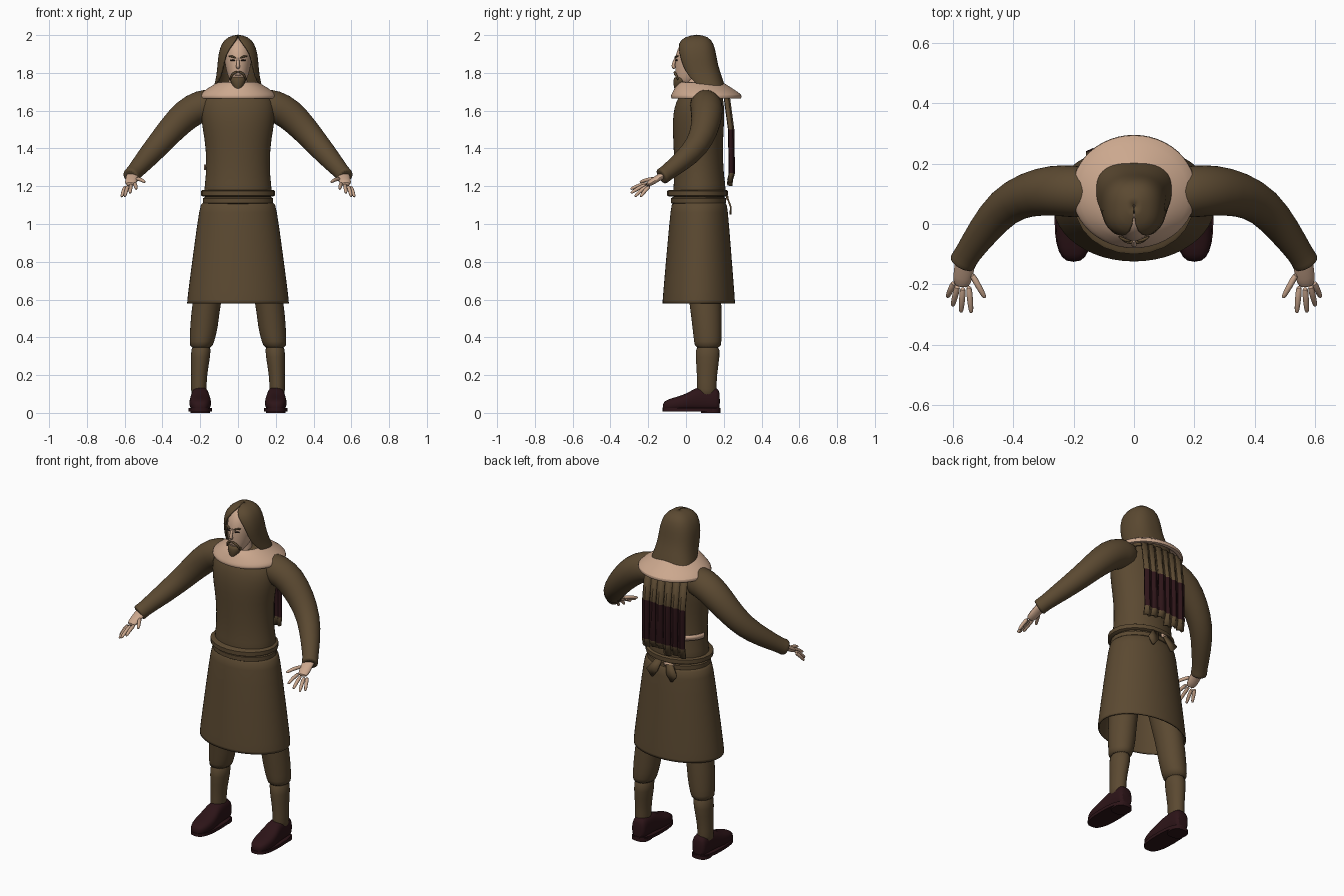
import bpy, bmesh, random
from math import radians, sin, cos, copysign
from mathutils import Vector

random.seed(4)
if "Cube" in bpy.data.objects:
    bpy.data.objects.remove(bpy.data.objects["Cube"], do_unlink=True)


def material(name, rgb):
    mat = bpy.data.materials.new(name)
    mat.use_nodes = True
    mat.diffuse_color = (*rgb, 1)
    bsdf = mat.node_tree.nodes["Principled BSDF"]
    bsdf.inputs["Base Color"].default_value = (*rgb, 1)
    bsdf.inputs["Roughness"].default_value = 0.8
    return mat


CLOTH = material("olive brown", (.105, .067, .031))
SKIN = material("pale skin", (.6, .39, .27))
LEATHER = material("dark maroon leather", (.026, .007, .009))
DARK = material("near black eye", (.02, .013, .01))


def power(value, p):
    return copysign(abs(value) ** p, value)


def oval(centre, u, v, n=24, p=1, start=0, end=360):
    """Ring or arc of points around a centre; p below one makes it squarer."""
    full = end - start == 360
    steps = n if full else n - 1
    points = []
    for i in range(n):
        t = radians(start + (end - start) * i / steps)
        points.append(Vector(centre) + Vector(u) * power(cos(t), p)
                      + Vector(v) * power(sin(t), p))
    return points


def level_ring(z, x0, x1, y0, y1, **options):
    """Horizontal ring that fills the given x and y ranges."""
    centre = ((x0 + x1) / 2, (y0 + y1) / 2, z)
    return oval(centre, ((x1 - x0) / 2, 0, 0), (0, (y1 - y0) / 2, 0), **options)


def loft(name, rings, mats, wrap=True, caps=True, smooth=1,
         thick=0, mirror=False, rule=None):
    """Bridge a row of rings into one surface object."""
    bm = bmesh.new()
    rows = [[bm.verts.new(p) for p in ring] for ring in rings]
    n = len(rows[0])
    for low, high in zip(rows, rows[1:]):
        for i in range(n if wrap else n - 1):
            j = (i + 1) % n
            bm.faces.new((low[i], low[j], high[j], high[i]))
    if caps and wrap:
        bm.faces.new(rows[0])
        bm.faces.new(rows[-1])
    bmesh.ops.recalc_face_normals(bm, faces=bm.faces)
    if rule:
        for face in bm.faces:
            face.material_index = rule(face.calc_center_median())
    mesh = bpy.data.meshes.new(name)
    bm.to_mesh(mesh)
    bm.free()
    for mat in mats if isinstance(mats, list) else [mats]:
        mesh.materials.append(mat)
    obj = bpy.data.objects.new(name, mesh)
    bpy.context.collection.objects.link(obj)
    bpy.ops.object.select_all(action="DESELECT")
    obj.select_set(True)
    bpy.context.view_layer.objects.active = obj
    bpy.ops.object.shade_smooth_by_angle(angle=radians(50))
    if smooth:
        sub = obj.modifiers.new("soften", "SUBSURF")
        sub.levels = sub.render_levels = smooth
    if thick:
        shell = obj.modifiers.new("thickness", "SOLIDIFY")
        shell.thickness, shell.offset = thick, 0
    if mirror:
        obj.modifiers.new("other side", "MIRROR")
    return obj


def stack(name, rows, mats, **options):
    """Centred body part from rows of height, half width, front and back."""
    rings = [level_ring(z, -w, w, y0, y1) for z, w, y0, y1 in rows]
    return loft(name, rings, mats, **options)


def tube(name, path, mats, n=12, wide=1, **options):
    """Tapered limb along a path of x, y, z, radius."""
    pts = [Vector(p[:3]) for p in path]
    rings = []
    for i, p in enumerate(path):
        along = (pts[min(i + 1, len(pts) - 1)] - pts[max(i - 1, 0)]).normalized()
        ref = Vector((0, 1, 0)) if abs(along.z) > .9 else Vector((0, 0, 1))
        side = along.cross(ref).normalized()
        rings.append(oval(pts[i], side * p[3] * wide, side.cross(along) * p[3], n))
    return loft(name, rings, mats, **options)


# Tunic body and sleeves
stack("tunic_body", [
    (1.08, .18, -.07, .2), (1.18, .183, -.07, .217), (1.25, .17, -.062, .2),
    (1.4, .17, -.066, .196), (1.5, .188, -.072, .2), (1.58, .2, -.07, .206),
    (1.65, .195, -.055, .2), (1.7, .16, -.02, .19), (1.75, .09, .02, .16)], CLOTH)
tube("sleeves", [
    (.1, .1, 1.64, .085), (.2, .108, 1.625, .088), (.27, .112, 1.585, .086),
    (.35, .1, 1.505, .076), (.43, .062, 1.41, .066), (.5, -.025, 1.33, .055),
    (.555, -.105, 1.268, .042), (.566, -.125, 1.254, .047),
    (.57, -.132, 1.25, .042)], CLOTH, n=16, mirror=True)

# Skirt, open below
stack("skirt", [(1.112, .15, -.04, .18), (1.11, .19, -.07, .21),
                (1.1, .2, -.077, .217), (.85, .235, -.1, .237),
                (.6, .268, -.122, .257), (.58, .268, -.122, .257)],
      CLOTH, caps=False, thick=.008)

# Belts, knotted tails and waist patches
for name, z, w, front, back in (("upper_belt", 1.163, .196, -.1, .222),
                                ("lower_belt", 1.124, .186, -.08, .212)):
    stack(name, [(z + dz, w - d, front + d, back - d) for dz, d in
                 ((-.018, .01), (-.012, 0), (.012, 0), (.018, .01))],
          CLOTH, smooth=0)
for name, x, lean in (("left_belt_tail", .03, .03), ("right_belt_tail", -.04, -.03)):
    loft(name, [[(x - .02, .215, 1.15), (x + .02, .215, 1.15)],
                [(x - .035 + lean, .237, 1.09), (x + .035 + lean, .237, 1.09)],
                [(x - .005 + lean, .235, 1.05), (x + .005 + lean, .235, 1.05)]],
         CLOTH, wrap=False, smooth=0, thick=.009)
loft("side_strap", [level_ring(z, -.177, .177, -.07, .204, start=110, end=175)
                    for z in (1.285, 1.315)], SKIN, wrap=False, smooth=0, thick=.006)
loft("waist_patch", [[(-.07, .217, z), (-.01, .221, z)] for z in (1.13, 1.148)],
     SKIN, wrap=False, smooth=0, thick=.008)

# Broad collar and neck
stack("collar", [(1.668, .19, -.06, .27), (1.665, .205, -.08, .294),
                 (1.68, .207, -.08, .296), (1.7, .185, -.068, .27),
                 (1.735, .13, -.05, .215), (1.75, .1, -.03, .19)],
      SKIN, caps=False, thick=.006)
tube("neck", [(0, .06, 1.66, .06), (0, .045, 1.74, .052), (0, .04, 1.82, .05)], SKIN)

# Head and face
stack("head", [
    (1.735, .025, -.045, .03), (1.76, .045, -.053, .07), (1.8, .06, -.057, .11),
    (1.85, .07, -.059, .13), (1.9, .075, -.056, .14), (1.95, .065, -.035, .12),
    (1.985, .03, 0, .08)], SKIN)
tube("nose", [(0, -.052, 1.885, .006), (0, -.064, 1.855, .008),
              (0, -.07, 1.835, .011), (0, -.058, 1.822, .009)], SKIN)
tube("eyes", [(.014, -.055, 1.866, .003), (.028, -.052, 1.868, .006),
              (.043, -.045, 1.867, .003)], DARK, mirror=True)
tube("eyebrows", [(.01, -.058, 1.878, .004), (.03, -.054, 1.888, .006),
                  (.053, -.04, 1.889, .004)], CLOTH, mirror=True)
tube("moustache", [(0, -.061, 1.806, .005), (.02, -.06, 1.802, .007),
                   (.037, -.05, 1.785, .007), (.042, -.042, 1.76, .006)],
     CLOTH, mirror=True)
tube("lips", [(-.02, -.056, 1.79, .003), (0, -.06, 1.791, .006),
              (.02, -.056, 1.79, .003)], SKIN)
stack("beard", [(1.782, .036, -.06, .01), (1.765, .043, -.067, .01),
                (1.735, .033, -.067, 0), (1.71, .016, -.06, -.02),
                (1.695, .005, -.05, -.035)], CLOTH)

# Long hair, parted around the face and flaring over the back
hair = []
for z, w, y, depth, gap in (
        (1.997, .003, .06, .003, 1), (1.988, .05, .056, .06, 1),
        (1.955, .084, .05, .092, 12), (1.9, .1, .055, .1, 36),
        (1.84, .104, .064, .1, 42), (1.78, .11, .085, .1, 52),
        (1.73, .124, .112, .09, 68), (1.67, .136, .145, .07, 95)):
    hair.append(oval((0, y, z), (w, 0, 0), (0, depth, 0), n=29, p=.8,
                     start=gap - 90, end=270 - gap))
loft("hair", hair, CLOTH, wrap=False, thick=.01)

# Hanging strips on the back, dark in the middle
for i in range(6):
    x = -.135 + i * .047
    end = 1.2 + random.uniform(0, .04)
    shift = random.uniform(-.006, .006)
    rows = [(1.68, .21), (1.5, .234), (1.27, .238), (end, .228)]
    loft(f"back_strip_{i + 1}",
         [[(x - .021, y + shift, z), (x, y + .01 + shift, z),
           (x + .021, y + shift, z)] for z, y in rows],
         [CLOTH, LEATHER], wrap=False, smooth=0, thick=.016,
         rule=lambda c: int(1.27 < c.z < 1.5))

# Hands
tube("palms", [(.555, -.1, 1.27, .02), (.56, -.14, 1.248, .018),
               (.566, -.175, 1.226, .018), (.572, -.21, 1.206, .014)],
     SKIN, wide=1.9, mirror=True)
for name, base, tip in (
        ("thumbs", (.54, -.16, 1.24), (.492, -.245, 1.222)),
        ("index_fingers", (.547, -.2, 1.215), (.538, -.295, 1.185)),
        ("middle_fingers", (.565, -.205, 1.21), (.572, -.293, 1.163)),
        ("ring_fingers", (.582, -.2, 1.204), (.6, -.272, 1.145)),
        ("little_fingers", (.594, -.19, 1.202), (.617, -.242, 1.143))):
    a, b = Vector(base), Vector(tip)
    mid = a.lerp(b, .55) + Vector((0, 0, .006))
    tube(name, [(*a, .012), (*mid, .011), (*a.lerp(b, .9), .009), (*b, .005)],
         SKIN, n=8, mirror=True)

# Breeches and stockings
for name, rows in (
        ("breeches", [(1.0, .01, .17, -.02, .17), (.8, .04, .21, -.01, .18),
                      (.58, .095, .243, .018, .188), (.45, .104, .255, .034, .19),
                      (.37, .128, .256, .043, .188), (.34, .138, .255, .047, .184)]),
        ("stockings", [(.37, .14, .248, .052, .178), (.3, .146, .25, .05, .18),
                       (.2, .165, .247, .058, .163), (.12, .166, .25, .058, .162),
                       (.08, .168, .245, .06, .16)])):
    loft(name, [level_ring(*row) for row in rows], CLOTH, mirror=True)

# Shoes with sole and heel
shoe = []
for y, w, h in ((-.124, .02, .04), (-.105, .045, .06), (-.05, .06, .075),
                (.01, .058, .095), (.05, .05, .125), (.11, .046, .132),
                (.165, .045, .128), (.18, .035, .1)):
    shoe.append(oval((.2, y, .01 + h / 2), (w, 0, 0), (0, 0, h / 2), n=16, p=.75))
loft("shoes", shoe, LEATHER, mirror=True)
for name, low, high, front in (("soles", .008, .026, -.125), ("heels", 0, .02, .08)):
    half = .063 if front < 0 else .052
    loft(name, [level_ring(z, .2 - half, .2 + half, front, .182, p=.75)
                for z in (low, high)], LEATHER, smooth=0, mirror=True)
